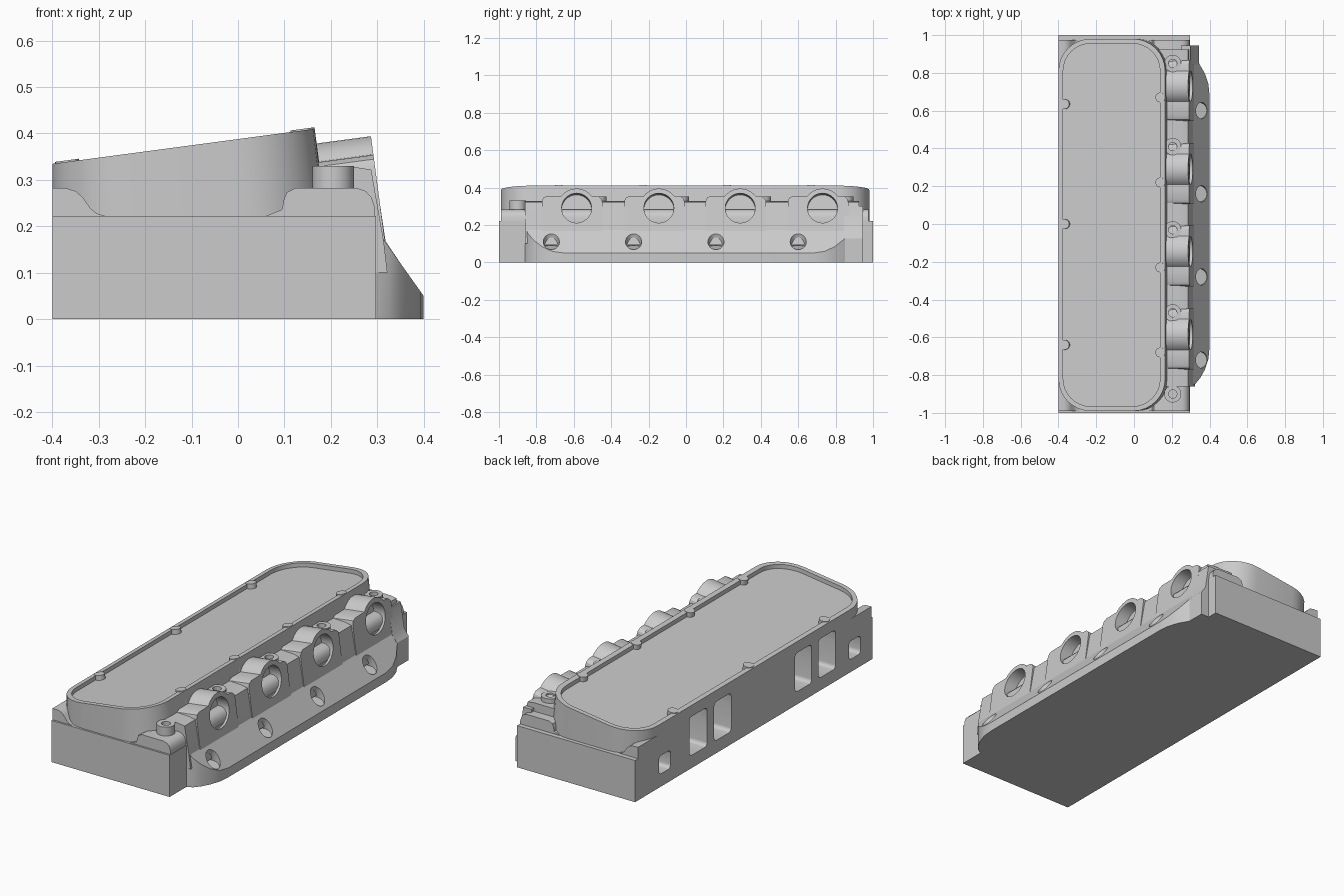
import bpy, bmesh, math

if "Cube" in bpy.data.objects:
    bpy.data.objects.remove(bpy.data.objects["Cube"])

TILT = math.radians(7.6)
SA, CA = math.sin(TILT), math.cos(TILT)


def loft(name, loops, parts=None):
    """Skin a chain of equal-length loops and cap both ends."""
    bm = bmesh.new()
    for lp in (parts or [loops]):
        rings = [[bm.verts.new(p) for p in ring] for ring in lp]
        for a, b in zip(rings, rings[1:]):
            n = len(a)
            for i in range(n):
                j = (i + 1) % n
                bm.faces.new((a[i], a[j], b[j], b[i]))
        bm.faces.new(rings[0])
        bm.faces.new(rings[-1])
    bmesh.ops.recalc_face_normals(bm, faces=bm.faces)
    me = bpy.data.meshes.new(name)
    bm.to_mesh(me)
    bm.free()
    ob = bpy.data.objects.new(name, me)
    bpy.context.collection.objects.link(ob)
    return ob


def tilted(u, y, w):
    return (u * CA - w * SA, y, u * SA + w * CA)


def along_y(pts, y0, y1):
    return [[(x, y, z) for x, z in pts] for y in (y0, y1)]


def circle(r, n=32):
    return [(r * math.cos(2 * math.pi * i / n), r * math.sin(2 * math.pi * i / n)) for i in range(n)]


def round_rect(a0, a1, b0, b1, r, n=8):
    out = []
    for ca, cb, s in ((a1 - r, b1 - r, 0), (a0 + r, b1 - r, 90), (a0 + r, b0 + r, 180), (a1 - r, b0 + r, 270)):
        for i in range(n + 1):
            t = math.radians(s + 90 * i / n)
            out.append((ca + r * math.cos(t), cb + r * math.sin(t)))
    return out


def cut(obs, cutter):
    cutter.hide_render = True
    for ob in obs:
        m = ob.modifiers.new("cut", 'BOOLEAN')
        m.operation, m.solver, m.object = 'DIFFERENCE', 'EXACT', cutter
        bpy.context.view_layer.objects.active = ob
        bpy.ops.object.modifier_apply(modifier=m.name)
    bpy.data.objects.remove(cutter)


# main block
block = loft("main_block", along_y([(-.4, 0), (.297, 0), (.297, .222), (-.4, .222)], -1, 1))

# curved shoulders under the cover rail
left = loft("left_shoulder", along_y(
    [(-.4, .2), (-.4, .283), (-.37, .282), (-.35, .276), (-.335, .263), (-.318, .239), (-.305, .228),
     (-.285, .222), (-.285, .2)], -.99, .975))
loft("right_shoulder", along_y(
    [(.06, .2), (.06, .222), (.095, .236), (.098, .255), (.105, .273), (.125, .283), (.255, .283), (.275, .276),
     (.288, .262), (.295, .24), (.295, .2)], -.99, .975))


# cover rail with sloping top and recessed floor
def top_z(x):
    return .388 + x * math.tan(TILT)


outer = round_rect(-.4, .165, -.99, .98, .17)
inner = round_rect(-.375, .138, -.965, .955, .145)
rail = loft("cover_rail", [
    [(x + .025 * (x + .4) / .565, y, .2) for x, y in outer],
    [(x, y, top_z(x)) for x, y in outer],
    [(x, y, top_z(x)) for x, y in inner],
    [(x, y, top_z(x) - .022) for x, y in inner]])

# screw bosses along the rail
for u, ys in ((-.32, (.635, 0, -.64)), (.192, (.67, .22, -.23, -.68))):
    for y in ys:
        loft("rail_screw_boss", [[tilted(u + a, y + b, w) for a, b in circle(.026, 20)] for w in (.31, .388)])

# intake ports on the left face
ports = [(.75, .05, .165), (.468, .075, .275), (.262, .072, .275),
         (-.418, .07, .275), (-.616, .072, .275), (-.85, .05, .165)]
cutter = loft("port_cutter", None, [
    [[(x, y, z) for y, z in round_rect(yc - h, yc + h, .068, zt, .02, 4)] for x in (-.5, -.26)]
    for yc, h, zt in ports])
cut([block, left, rail], cutter)

# lower side flange: rounded outline cut by a sloping plane
arc = [(0, -.86), (.03, -.845), (.055, -.815), (.08, -.77), (.098, -.715), (.104, -.65)]
outline = [(.296 + dx, y) for dx, y in arc] + [(.4, .68), (.394, .74), (.376, .795), (.345, .85), (.296, .86)]
flange = loft("side_flange", [
    [(x, y, 0) for x, y in outline],
    [(x, y, .05 + (.4 - x) * 1.41) for x, y in outline]])
cutter = loft("plug_cutter", None, [
    [[(.345 + k * .35 + a * .94, y + b, .077 + k * .94 - a * .3) for a, b in circle(.043)] for k in (0, .25)]
    for y in (-.72, -.28, .16, .6)])
cut([flange], cutter)

# end pad beside the flange
loft("end_pad", along_y([(.25, 0), (.345, 0), (.345, .128), (.318, .168), (.298, .3), (.25, .3)], .845, .945))

# side wall and the four port bosses
wall = loft("side_wall", along_y([(.1, .1), (.322, .1), (.314, .168), (.287, .322), (.25, .328), (.1, .328)], -.86, .925))
arch = [(.103 * math.cos(math.radians(t)), .25 + .103 * math.sin(math.radians(t))) for t in range(142, 35, -8)]
prof = ([(-.185, .05), (-.185, .285), (-.178, .303), (-.16, .312), (-.1, .313)] + arch +
        [(.1, .313), (.118, .31), (.132, .298), (.138, .28), (.138, .05)])
holes = (.73, .29, -.145, -.585)
bosses = [loft("port_boss", [[tilted(u, yc + dy, w) for dy, w in prof] for u in (.1, .336)]) for yc in holes]
cutter = loft("hole_cutter", None, [
    [[tilted(u, yc + a, .248 + b) for a, b in circle(.08, 40)] for u in (.27, .4)] for yc in holes])
cut(bosses + [wall], cutter)

# head bolt bosses with a shallow hole
for y, z in ((.85, .352), (.41, .352), (-.03, .352), (-.47, .352), (-.9, .33)):
    loft("bolt_boss", [[(.205 + a, y + b, h) for a, b in circle(r, 28)]
                       for r, h in ((.045, .2), (.045, z), (.022, z), (.022, z - .03))])

# smooth curved surfaces, keep edges sharp
for ob in bpy.context.collection.objects:
    ob.select_set(True)
    bpy.context.view_layer.objects.active = ob
bpy.ops.object.shade_smooth_by_angle(angle=math.radians(30))
